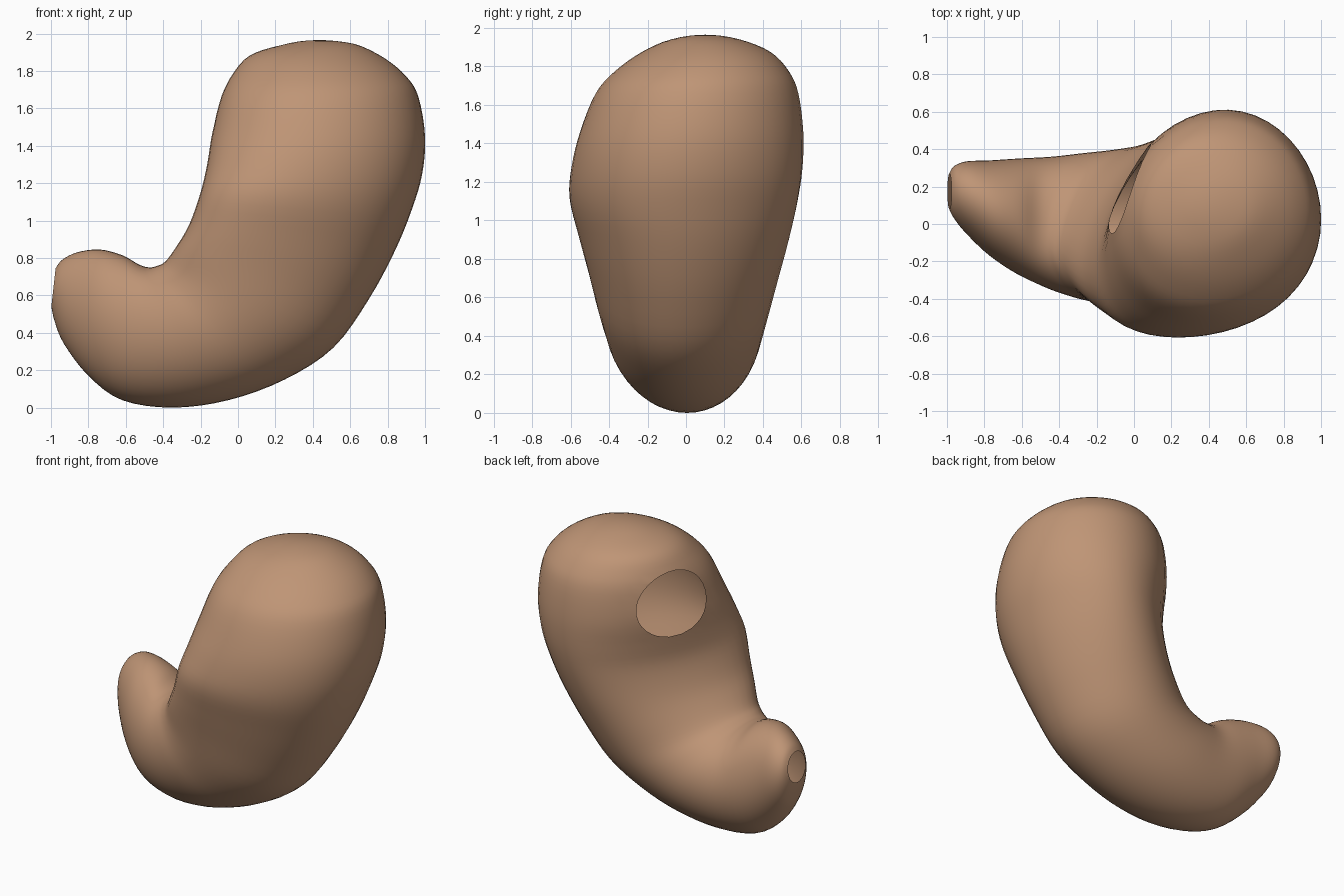
import bpy, bmesh, math
from mathutils import Vector
from mathutils.bvhtree import BVHTree

if "Cube" in bpy.data.objects:
    bpy.data.objects.remove(bpy.data.objects["Cube"])

# Stations along the pouch: inner x, inner z, outer x, outer z, y min, y max, twist
STATIONS = [
    (0.43, 1.965, 0.43, 1.965, 0.10, 0.10, 0.05),
    (0.22, 1.935, 0.62, 1.945, -0.08, 0.28, 0.05),
    (0.06, 1.88, 0.78, 1.87, -0.23, 0.44, 0.07),
    (-0.03, 1.78, 0.90, 1.77, -0.37, 0.535, 0.10),
    (-0.09, 1.66, 0.965, 1.66, -0.47, 0.585, 0.14),
    (-0.137, 1.47, 1.0, 1.45, -0.55, 0.61, 0.20),
    (-0.165, 1.30, 0.985, 1.25, -0.595, 0.605, 0.32),
    (-0.20, 1.15, 0.93, 1.06, -0.605, 0.58, 0.42),
    (-0.26, 0.98, 0.84, 0.84, -0.56, 0.535, 0.42),
    (-0.33, 0.86, 0.70, 0.58, -0.51, 0.48, 0.36),
    (-0.39, 0.78, 0.51, 0.32, -0.465, 0.43, 0.26),
    (-0.44, 0.755, 0.25, 0.15, -0.43, 0.40, 0.17),
    (-0.48, 0.75, -0.05, 0.04, -0.40, 0.38, 0.1),
    (-0.53, 0.765, -0.35, 0.0, -0.35, 0.36, 0.05),
    (-0.62, 0.815, -0.62, 0.04, -0.27, 0.35, 0),
    (-0.74, 0.845, -0.80, 0.17, -0.17, 0.34, 0),
    (-0.86, 0.83, -0.93, 0.34, -0.05, 0.335, 0),
    (-0.94, 0.79, -0.98, 0.46, 0.03, 0.31, 0),
    (-0.975, 0.745, -0.998, 0.54, 0.08, 0.27, 0),
]
SIDES, STEPS = 48, 4


def spline(a, b, c, d, t):
    """Catmull-Rom blend of four stations."""
    return [0.5 * (2 * q + (r - p) * t + (2 * p - 5 * q + 4 * r - s) * t * t
                   + (3 * q - p - 3 * r + s) * t ** 3) for p, q, r, s in zip(a, b, c, d)]


def ring(st):
    """Elliptical cross-section, skewed forward on its inner side."""
    ix, iz, ox, oz, y0, y1, tw = st
    pts = []
    for k in range(SIDES):
        a = 2 * math.pi * k / SIDES
        c = math.cos(a)
        pts.append(((ix + ox) / 2 + c * (ox - ix) / 2,
                    (y0 + y1) / 2 + math.sin(a + tw * (1 - c) / 2) * (y1 - y0) / 2,
                    (iz + oz) / 2 + c * (oz - iz) / 2))
    return pts


# Curved pouch, open at the lower end
n = len(STATIONS)
rows = []
for i in range(n - 1):
    four = [STATIONS[min(max(i + k, 0), n - 1)] for k in (-1, 0, 1, 2)]
    if i == 0:
        # domed tip: width grows as a root so the cap stays round
        for j in range(1, STEPS):
            t = j / STEPS
            row = [p + (q - p) * t for p, q in zip(four[1], four[2])]
            row[1] = 1.965 + (row[1] - 1.965) * t
            row[3] = 1.965 + (row[3] - 1.965) * t
            rows.append(row)
    else:
        rows += [spline(*four, j / STEPS) for j in range(STEPS)]
rows.append(STATIONS[-1])

bm = bmesh.new()
tip = bm.verts.new((0.43, 0.10, 1.965))
loops = [[bm.verts.new(p) for p in ring(r)] for r in rows]
for k in range(SIDES):
    bm.faces.new((tip, loops[0][k], loops[0][(k + 1) % SIDES]))
for a, b in zip(loops, loops[1:]):
    for k in range(SIDES):
        m = (k + 1) % SIDES
        bm.faces.new((a[k], b[k], b[m], a[m]))
bmesh.ops.recalc_face_normals(bm, faces=bm.faces[:])

# Oval upper opening on the inner side, its rim lying on the pouch surface
centre = Vector((-0.045, 0.2, 1.55))
axis = Vector((-0.93, 0.34, 0.12)).normalized()
side = axis.cross(Vector((0, 0, 1))).normalized()
up = side.cross(axis)
WIDE, TALL = 0.26, 0.22
surface = BVHTree.FromBMesh(bm)


def oval(p):
    """Position in the opening's plane, scaled so the rim has length 1."""
    d = p - centre
    return Vector((d.dot(side) / WIDE, d.dot(up) / TALL))


gone = [f for f in bm.faces
        if oval(f.calc_center_median()).length < 1
        and abs((f.calc_center_median() - centre).dot(axis)) < 0.3]
bmesh.ops.delete(bm, geom=gone, context='FACES')
for v in bm.verts:
    if v.is_boundary and v.co.z > 1.0:
        r = oval(v.co).normalized()
        flat = centre + side * r.x * WIDE + up * r.y * TALL
        hit = surface.ray_cast(flat + axis * 0.5, -axis)[0]
        v.co = hit if hit else flat

mesh = bpy.data.meshes.new("stomach_pouch")
bm.to_mesh(mesh)
bm.free()
obj = bpy.data.objects.new("stomach_pouch", mesh)
bpy.context.collection.objects.link(obj)
for p in mesh.polygons:
    p.use_smooth = True

# Single flat colour
mat = bpy.data.materials.new("tan_brown")
mat.diffuse_color = (0.52, 0.30, 0.18, 1)
mat.use_nodes = True
mat.node_tree.nodes["Principled BSDF"].inputs["Base Color"].default_value = mat.diffuse_color
mesh.materials.append(mat)
